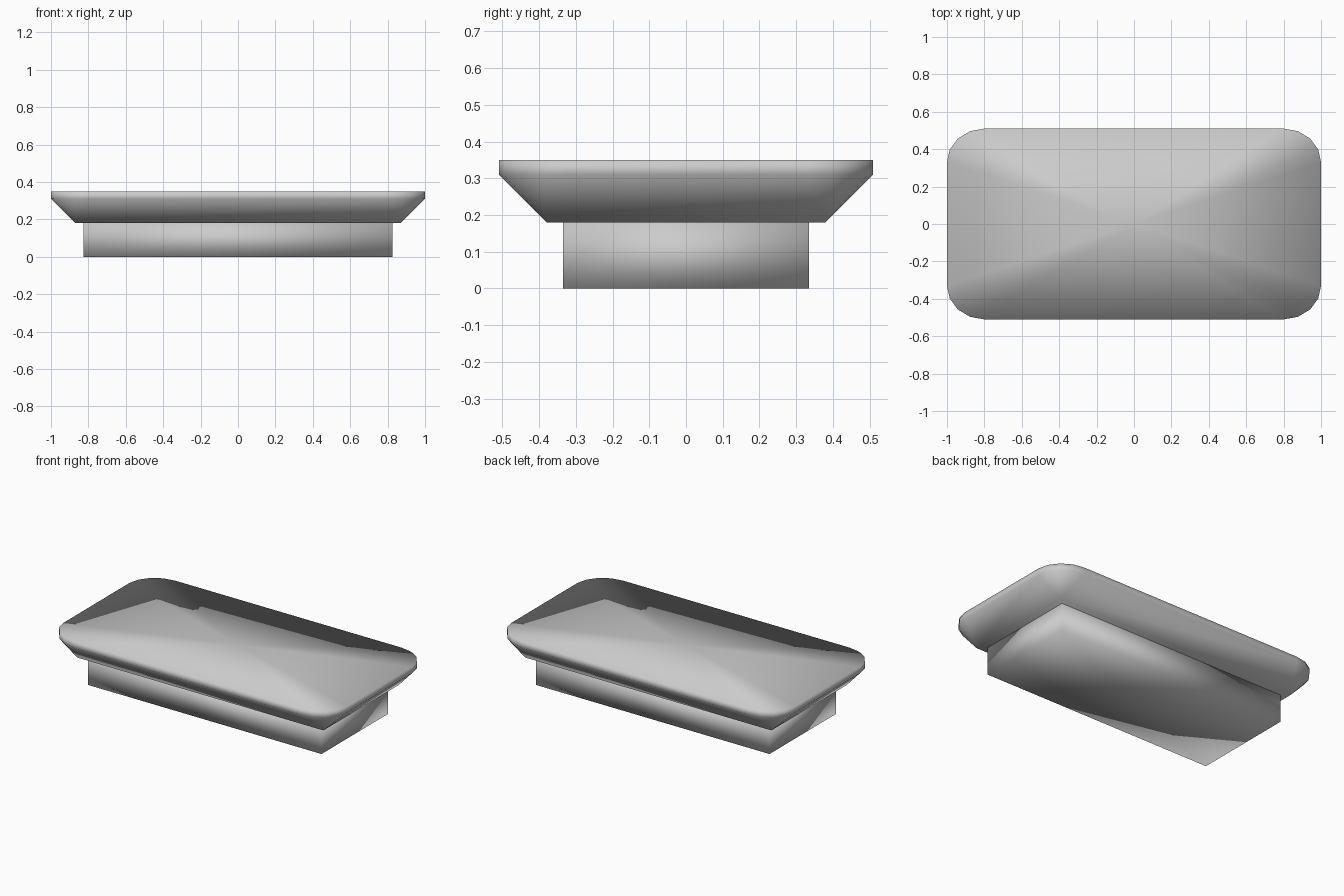
import bpy, bmesh
from math import sin, cos, pi

old = bpy.data.objects.get("Cube")
if old:
    bpy.data.objects.remove(old, do_unlink=True)

grey = bpy.data.materials.new("soft_grey")
grey.use_nodes = True
colour = (0.6, 0.6, 0.6, 1)
grey.diffuse_color = colour
grey.node_tree.nodes["Principled BSDF"].inputs["Base Color"].default_value = colour


def outline(hx, hy, rx=0, ry=0, steps=4):
    """Rectangle with elliptical corners, counter-clockwise."""
    points = []
    for i, (sx, sy) in enumerate([(1, 1), (-1, 1), (-1, -1), (1, -1)]):
        for k in range(steps + 1):
            a = (i + k / steps) * pi / 2
            points.append((sx * (hx - rx) + rx * cos(a), sy * (hy - ry) + ry * sin(a)))
    return points


def loft(name, sections):
    """Join stacked outlines with walls and close both ends."""
    bm = bmesh.new()
    rings = [[bm.verts.new((x, y, z)) for x, y in pts] for z, pts in sections]
    n = len(rings[0])
    for low, high in zip(rings, rings[1:]):
        for i in range(n):
            j = (i + 1) % n
            bm.faces.new((low[i], low[j], high[j], high[i]))
    # Caps fan out from a middle point
    for ring, (z, _) in ((rings[0], sections[0]), (rings[-1], sections[-1])):
        middle = bm.verts.new((0, 0, z))
        for i in range(n):
            bm.faces.new((middle, ring[i], ring[(i + 1) % n]))
    bmesh.ops.remove_doubles(bm, verts=bm.verts, dist=0.0005)
    bmesh.ops.recalc_face_normals(bm, faces=bm.faces)
    mesh = bpy.data.meshes.new(name)
    bm.to_mesh(mesh)
    bm.free()
    mesh.materials.append(grey)
    mesh.shade_smooth()
    obj = bpy.data.objects.new(name, mesh)
    bpy.context.collection.objects.link(obj)


# Plinth with square corners
foot = outline(0.825, 0.335)
loft("base", [(0, foot), (0.18, foot)])

# Flared slab: square-cornered underside, rounded upright rim
rim = outline(1, 0.51, 0.2, 0.18)
loft("flared_top", [(0.18, outline(0.87, 0.38)), (0.31, rim), (0.35, rim)])
